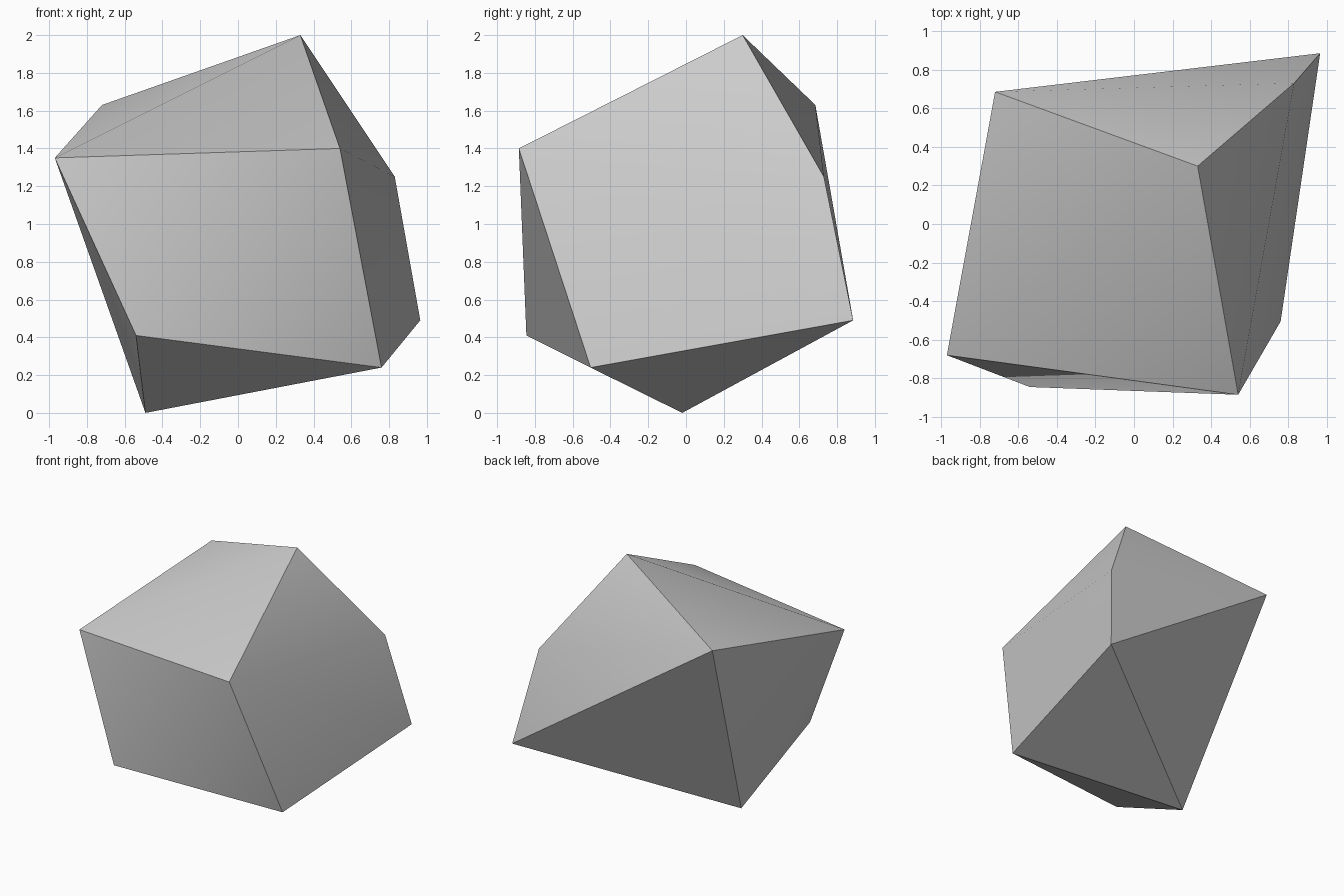
import bpy
import bmesh
import math

cube = bpy.data.objects.get("Cube")
if cube:
    bpy.data.objects.remove(cube, do_unlink=True)

# Plain grey stone
stone = bpy.data.materials.new("light_grey_stone")
stone.use_nodes = True
colour = (0.6, 0.6, 0.6, 1.0)
stone.diffuse_color = colour
stone.node_tree.nodes["Principled BSDF"].inputs["Base Color"].default_value = colour

# Corners of the skewed block
corners = [
    (0.33, 0.30, 2.00),     # peak
    (-0.97, -0.68, 1.35),   # upper front, -x side
    (0.54, -0.885, 1.40),   # upper front, +x side
    (-0.72, 0.685, 1.63),   # upper back, -x side
    (0.83, 0.73, 1.25),     # chipped back edge
    (0.965, 0.885, 0.49),   # lower back, +x side
    (0.76, -0.505, 0.24),   # lower front, +x side
    (-0.54, -0.845, 0.41),  # lower front, -x side
    (-0.49, -0.02, 0.00),   # base point
]

# Wrap the corners in a faceted hull
bm = bmesh.new()
for corner in corners:
    bm.verts.new(corner)
bmesh.ops.convex_hull(bm, input=bm.verts[:])
bmesh.ops.recalc_face_normals(bm, faces=bm.faces[:])

mesh = bpy.data.meshes.new("rock_chunk")
bm.to_mesh(mesh)
bm.free()
mesh.materials.append(stone)

rock = bpy.data.objects.new("rock_chunk", mesh)
bpy.context.collection.objects.link(rock)

# Soft shading across the gently bent sides, crisp main edges
bpy.ops.object.select_all(action="DESELECT")
rock.select_set(True)
bpy.context.view_layer.objects.active = rock
bpy.ops.object.shade_smooth_by_angle(angle=math.radians(30))
